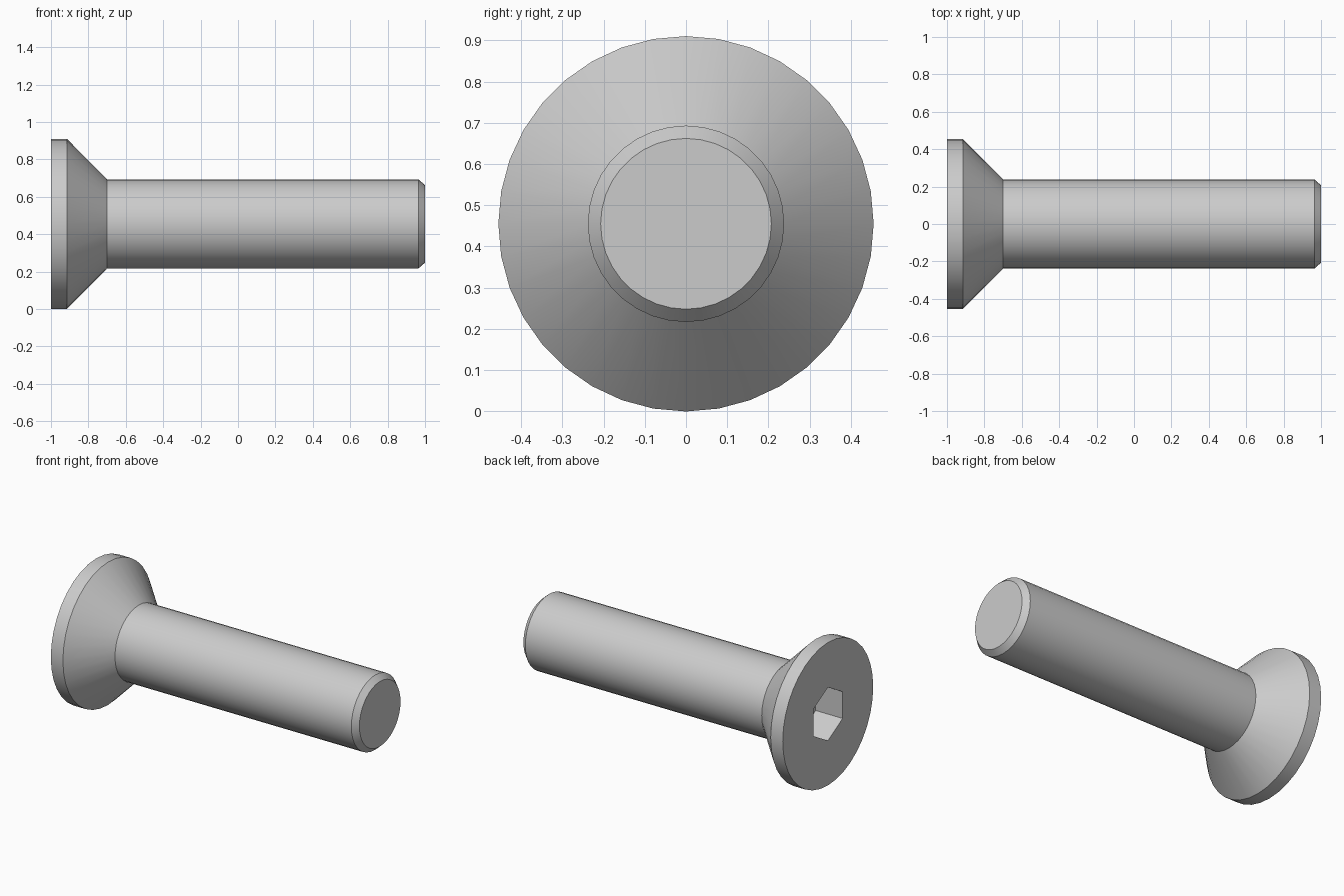
import bpy, bmesh
from math import cos, sin, pi

if "Cube" in bpy.data.objects:
    bpy.data.objects.remove(bpy.data.objects["Cube"])

AXIS_Z = 0.455
SIDES = 36
bm = bmesh.new()


def ring(x, radius, n):
    return [bm.verts.new((x, radius * sin(2 * pi * i / n), AXIS_Z + radius * cos(2 * pi * i / n)))
            for i in range(n)]


def bridge(a, b):
    n = len(a)
    for i in range(n):
        j = (i + 1) % n
        bm.faces.new((a[i], a[j], b[j], b[i]))


def loop_edges(loop):
    return [bm.edges.get((loop[i - 1], loop[i])) for i in range(len(loop))]


# Head rim, countersunk cone, shank and end chamfer as (x, radius)
profile = [(-1, 0.455), (-0.915, 0.455), (-0.70, 0.238), (0.965, 0.238), (1, 0.207)]
rings = [ring(x, r, SIDES) for x, r in profile]
for a, b in zip(rings, rings[1:]):
    bridge(a, b)
bm.faces.new(rings[-1])

# Hexagonal drive socket with a flat floor
mouth = ring(-1, 0.170, 6)
floor = ring(-0.81, 0.170, 6)
bridge(mouth, floor)
bm.faces.new(floor)

# Flat head face around the socket
bmesh.ops.triangle_fill(bm, use_beauty=True, use_dissolve=False,
                        edges=loop_edges(rings[0]) + loop_edges(mouth))
bmesh.ops.recalc_face_normals(bm, faces=bm.faces[:])

mesh = bpy.data.meshes.new("countersunk_screw")
bm.to_mesh(mesh)
bm.free()
screw = bpy.data.objects.new("countersunk_screw", mesh)
bpy.context.collection.objects.link(screw)

# Smooth round surfaces, sharp edges
bpy.context.view_layer.objects.active = screw
screw.select_set(True)
bpy.ops.object.shade_smooth_by_angle(angle=pi / 6)
